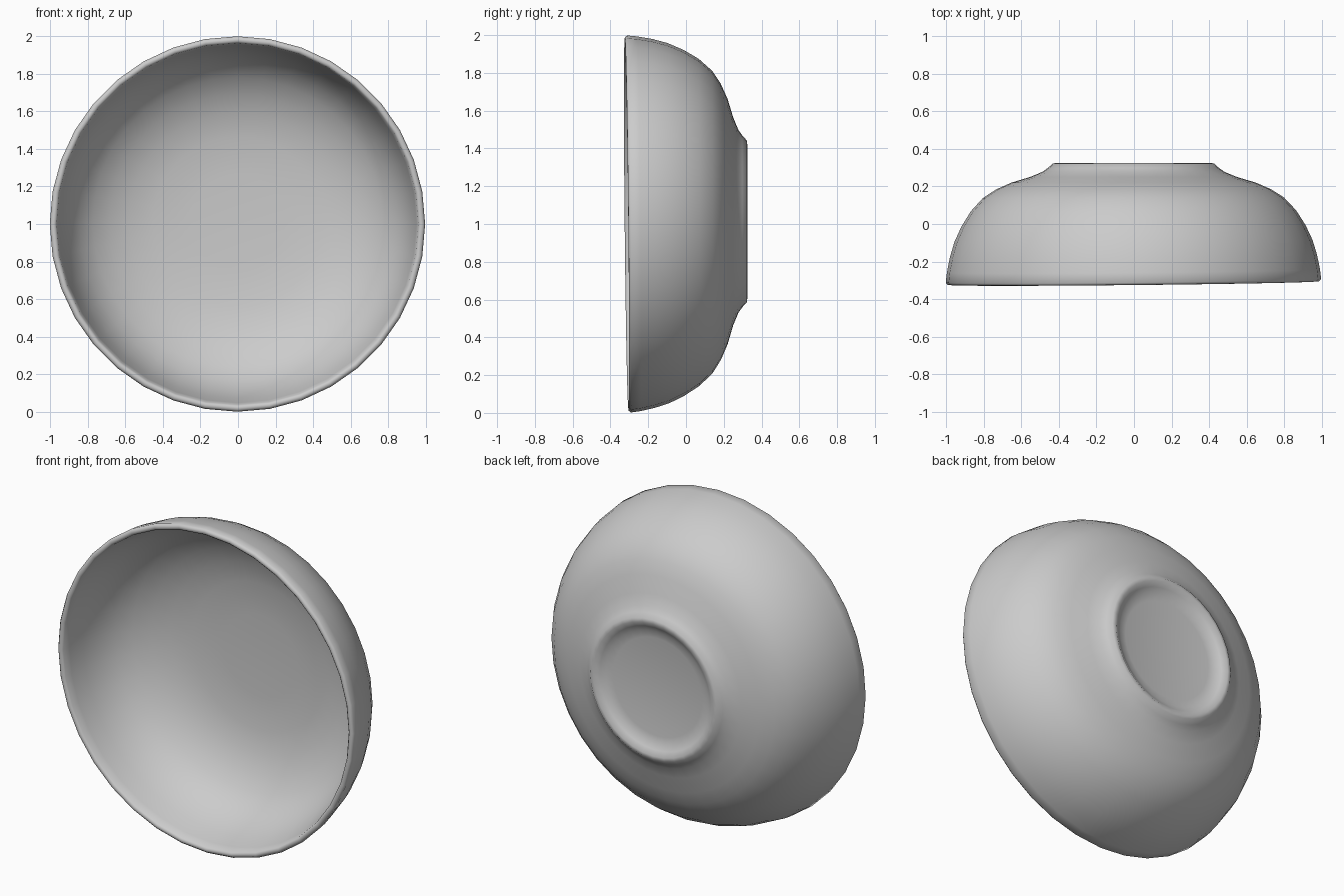
import bpy, bmesh, math

if "Cube" in bpy.data.objects:
    bpy.data.objects.remove(bpy.data.objects["Cube"])

SEGMENTS = 36

# Half cross-section (radius, depth along y): inner floor -> rim -> outer wall -> foot -> recess
profile = [
    (0.0, 0.225), (0.25, 0.222), (0.45, 0.21), (0.58, 0.18), (0.68, 0.14),
    (0.77, 0.085), (0.84, 0.02), (0.895, -0.07), (0.93, -0.165), (0.952, -0.26),
    (0.962, -0.305), (0.972, -0.315), (0.988, -0.314), (0.998, -0.302),
    (0.992, -0.25), (0.976, -0.17), (0.952, -0.09), (0.915, -0.01),
    (0.865, 0.07), (0.80, 0.14), (0.73, 0.185), (0.65, 0.22), (0.55, 0.25),
    (0.485, 0.277), (0.455, 0.298), (0.428, 0.322), (0.405, 0.325),
    (0.375, 0.305), (0.345, 0.288), (0.30, 0.28), (0.0, 0.276),
]

# Spin the profile about the y axis
bm = bmesh.new()
verts = [bm.verts.new((r, y, 0)) for r, y in profile]
edges = [bm.edges.new(pair) for pair in zip(verts, verts[1:])]
bmesh.ops.spin(bm, geom=verts + edges, cent=(0, 0, 0), axis=(0, 1, 0),
               angle=2 * math.pi, steps=SEGMENTS, use_duplicate=False)
bmesh.ops.remove_doubles(bm, verts=bm.verts, dist=0.0005)

# Hand-made lean: the rim plane tilts slightly, the foot stays square
for v in bm.verts:
    weight = min(1, max(0, (0.25 - v.co.y) / 0.55))
    v.co.y += weight * 0.01 * (v.co.x - v.co.z)
    v.co.x -= 0.003
    v.co.z += 1.0 + 0.014 * (1 - weight)
bmesh.ops.recalc_face_normals(bm, faces=bm.faces)

mesh = bpy.data.meshes.new("bowl")
bm.to_mesh(mesh)
bm.free()
bowl = bpy.data.objects.new("bowl", mesh)
bpy.context.collection.objects.link(bowl)

# Smooth glazed surface
for poly in mesh.polygons:
    poly.use_smooth = True
